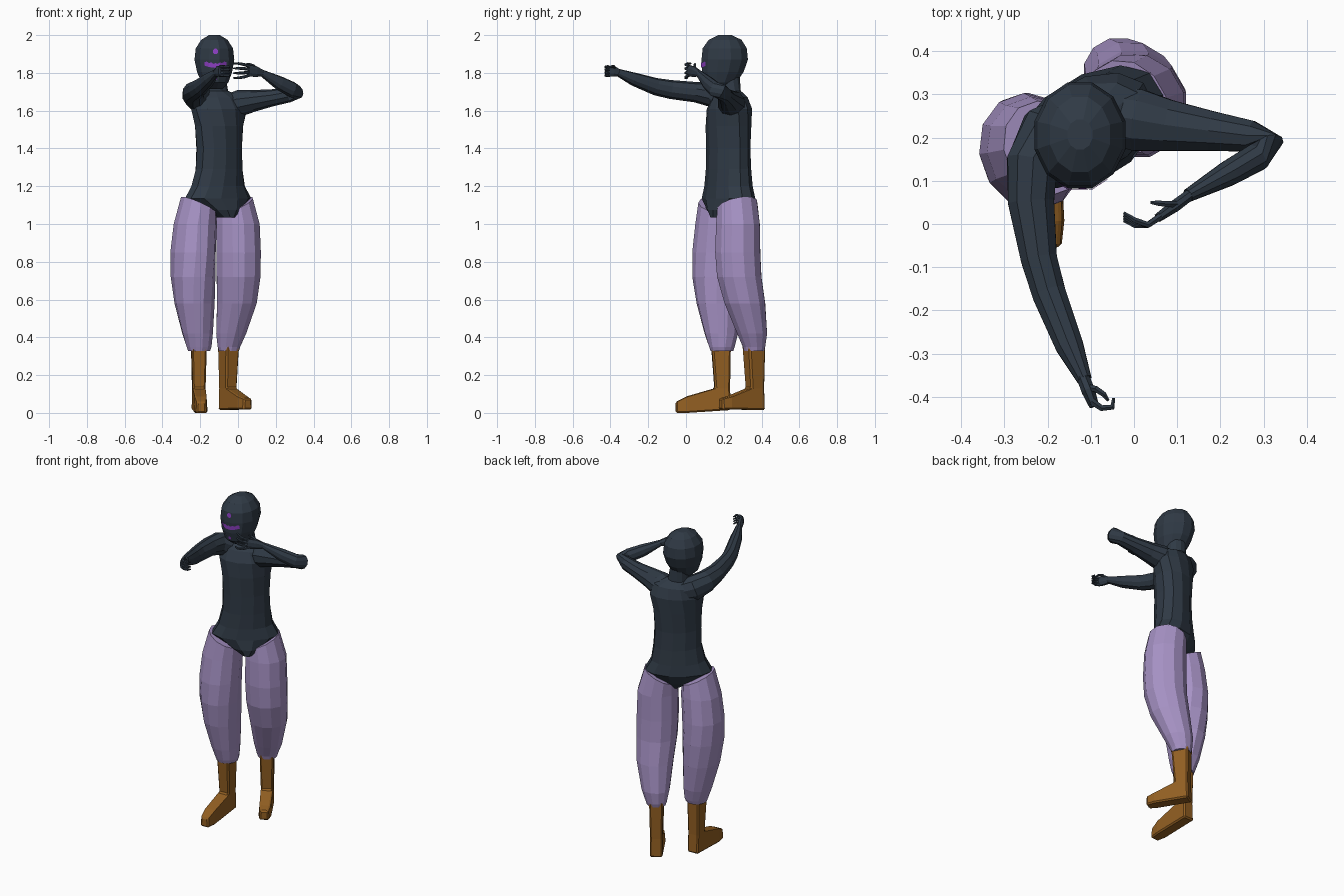
import bpy, bmesh, math
from mathutils import Vector, Matrix
from mathutils.bvhtree import BVHTree


def material(name, rgb):
    m = bpy.data.materials.new(name)
    m.diffuse_color = (*rgb, 1)
    return m


SLATE = material("dark slate", (0.029, 0.042, 0.060))
LILAC = material("dusty lilac", (0.385, 0.290, 0.560))
BROWN = material("leather brown", (0.290, 0.115, 0.016))
VIOLET = material("bright violet", (0.270, 0.050, 0.550))


def finish(name, bm, mat):
    bmesh.ops.recalc_face_normals(bm, faces=bm.faces)
    me = bpy.data.meshes.new(name)
    bm.to_mesh(me)
    bm.free()
    me.materials.append(mat)
    ob = bpy.data.objects.new(name, me)
    bpy.context.collection.objects.link(ob)
    return ob


def loft(name, mat, rings, n=10, upright=False, tilt=0.0):
    """Rings are x, y, z, radius a, radius b (, yaw in degrees when upright).
    Upright rings are horizontal, others stand across the path."""
    bm = bmesh.new()
    loops = []
    pts = [Vector(r[:3]) for r in rings]
    for i, r in enumerate(rings):
        if upright:
            rot = Matrix.Rotation(math.radians(r[5] if len(r) > 5 else 0), 3, 'Z')
        else:
            d = pts[min(i + 1, len(pts) - 1)] - pts[max(i - 1, 0)]
            rot = d.to_track_quat('Z', 'Y').to_matrix()
        loop = []
        for k in range(n):
            a = 2 * math.pi * (k + 0.5) / n
            z = tilt * math.cos(a) if i == 0 else 0
            loop.append(bm.verts.new(
                pts[i] + rot @ Vector((r[3] * math.cos(a), r[4] * math.sin(a), z))))
        loops.append(loop)
    for lo, hi in zip(loops, loops[1:]):
        for k in range(n):
            bm.faces.new((lo[k], lo[(k + 1) % n], hi[(k + 1) % n], hi[k]))
    bm.faces.new(loops[0])
    bm.faces.new(loops[-1])
    return finish(name, bm, mat)


# Torso, twisting from the hips to the shoulders, with the neck
loft("torso", SLATE, [
    (-0.075, 0.205, 1.035, 0.045, 0.085, 32),
    (-0.085, 0.215, 1.075, 0.11, 0.105, 32),
    (-0.105, 0.225, 1.135, 0.195, 0.115, 32),
    (-0.105, 0.225, 1.20, 0.158, 0.110, 35),
    (-0.100, 0.225, 1.29, 0.140, 0.106, 38),
    (-0.100, 0.223, 1.40, 0.135, 0.104, 40),
    (-0.100, 0.225, 1.52, 0.142, 0.108, 36),
    (-0.100, 0.230, 1.61, 0.158, 0.108, 28),
    (-0.105, 0.235, 1.67, 0.135, 0.085, 22),
    (-0.112, 0.235, 1.705, 0.060, 0.055, 10),
    (-0.120, 0.230, 1.80, 0.052, 0.055, 0)], 12, True)

# Head
head = loft("head", SLATE, [
    (-0.122, 0.190, 1.715, 0.040, 0.050),
    (-0.122, 0.182, 1.750, 0.074, 0.088),
    (-0.124, 0.195, 1.805, 0.096, 0.114),
    (-0.125, 0.205, 1.870, 0.109, 0.127),
    (-0.125, 0.205, 1.930, 0.102, 0.121),
    (-0.125, 0.207, 1.975, 0.072, 0.090),
    (-0.125, 0.207, 2.000, 0.030, 0.036)], 12, True)

# Face markings: thin plates laid onto the front of the head
skin = BVHTree.FromPolygons([v.co for v in head.data.vertices],
                            [p.vertices for p in head.data.polygons])


def on_face(x, z):
    hit = skin.ray_cast(Vector((x, -1, z)), Vector((0, 1, 0)))[0]
    return hit + Vector((0, -0.004, 0))


def strip(name, columns):
    """Columns are x, lower z, upper z."""
    bm = bmesh.new()
    pairs = [[bm.verts.new(on_face(x, z)) for z in (a, b)] for x, a, b in columns]
    for p, q in zip(pairs, pairs[1:]):
        bm.faces.new((p[0], q[0], q[1], p[1]))
    return finish(name, bm, VIOLET)


FX = -0.119
strip("grin_marking", [(FX + t * 0.058, 1.827 + 0.012 * t * t,
                        1.846 + 0.010 * abs(t) + (0.006 if i % 2 else 0))
                       for i, t in enumerate([j / 5 for j in range(-5, 6)])])
for nm, z, s in (("forehead_marking", 1.914, 0.014), ("chin_marking", 1.772, 0.009)):
    strip(nm, [(FX - s, z - s * .4, z + s * .4), (FX - s * .4, z - s, z + s),
               (FX + s * .4, z - s, z + s), (FX + s, z - s * .4, z + s * .4)])

# Baggy trouser legs, cut higher on the outside
loft("right_trouser_leg", LILAC, [
    (-0.208, 0.175, 1.100, 0.092, 0.112, 20),
    (-0.226, 0.172, 1.000, 0.114, 0.124, 20),
    (-0.238, 0.168, 0.850, 0.119, 0.137, 20),
    (-0.238, 0.168, 0.720, 0.117, 0.136, 15),
    (-0.230, 0.175, 0.580, 0.106, 0.120, 10),
    (-0.214, 0.187, 0.420, 0.082, 0.090, 5),
    (-0.206, 0.190, 0.350, 0.068, 0.070),
    (-0.206, 0.190, 0.328, 0.060, 0.062)], 12, True, -0.045)
loft("left_trouser_leg", LILAC, [
    (-0.018, 0.272, 1.100, 0.094, 0.112, 30),
    (0.000, 0.275, 1.000, 0.118, 0.120, 30),
    (0.003, 0.274, 0.850, 0.121, 0.124, 30),
    (0.003, 0.282, 0.720, 0.119, 0.122, 30),
    (-0.006, 0.312, 0.580, 0.107, 0.112, 30),
    (-0.036, 0.350, 0.420, 0.082, 0.082, 30),
    (-0.048, 0.360, 0.350, 0.062, 0.061, 30),
    (-0.048, 0.360, 0.328, 0.055, 0.054, 30)], 12, True, 0.045)


# Boots: side profile given a width, narrower at the toe
def boot(name, x, y, yaw, toe, lift):
    prof = [(-0.050, 0.36, 0.040), (-0.046, 0.13, 0.035), (-0.050, 0.015, 0.036),
            (toe * 0.75, lift, 0.037), (toe, lift, 0.027), (toe, lift + 0.058, 0.023),
            (toe * 0.75, 0.088, 0.031), (0.035, 0.13, 0.034), (0.052, 0.36, 0.040)]
    bm = bmesh.new()
    rot = Matrix.Rotation(math.radians(yaw), 3, 'Z')
    sides = [[bm.verts.new(Vector((x, y, 0)) + rot @ Vector((s * w, -f, z)))
              for f, z, w in prof] for s in (-1, 1)]
    a, b = sides
    n = len(prof)
    for k in range(n):
        bm.faces.new((a[k], a[(k + 1) % n], b[(k + 1) % n], b[k]))
    # side walls: shaft and foot
    for s in sides:
        bm.faces.new((s[0], s[1], s[7], s[8]))
        bm.faces.new((s[1], s[2], s[3], s[6], s[7]))
        bm.faces.new((s[3], s[4], s[5], s[6]))
    ob = finish(name, bm, BROWN)
    bev = ob.modifiers.new("soft edges", 'BEVEL')
    bev.width = 0.008
    bev.segments = 1
    bev.limit_method = 'ANGLE'
    bev.angle_limit = math.radians(50)


boot("right_boot", -0.207, 0.186, 3, 0.241, 0.0)
boot("left_boot", -0.050, 0.360, 30, 0.205, 0.018)

# Right arm, stretched forward
loft("right_arm", SLATE, [
    (-0.130, 0.250, 1.630, 0.060, 0.065),
    (-0.200, 0.210, 1.660, 0.070, 0.075),
    (-0.236, 0.140, 1.685, 0.062, 0.066),
    (-0.238, 0.050, 1.698, 0.056, 0.054),
    (-0.220, -0.080, 1.712, 0.044, 0.050),
    (-0.197, -0.160, 1.727, 0.041, 0.046),
    (-0.150, -0.280, 1.768, 0.034, 0.035),
    (-0.115, -0.360, 1.802, 0.018, 0.020)], 10)
loft("right_palm", SLATE, [
    (-0.118, -0.355, 1.800, 0.016, 0.020),
    (-0.106, -0.385, 1.808, 0.017, 0.031),
    (-0.092, -0.422, 1.810, 0.012, 0.030)], 8)

# Left arm, bent with the elbow out to the side
loft("left_arm", SLATE, [
    (-0.070, 0.255, 1.620, 0.065, 0.060),
    (0.010, 0.240, 1.640, 0.075, 0.070),
    (0.080, 0.228, 1.652, 0.062, 0.058),
    (0.180, 0.215, 1.668, 0.048, 0.045),
    (0.270, 0.203, 1.685, 0.038, 0.041),
    (0.315, 0.186, 1.700, 0.032, 0.042),
    (0.285, 0.155, 1.712, 0.034, 0.042),
    (0.220, 0.118, 1.745, 0.031, 0.038),
    (0.125, 0.066, 1.800, 0.016, 0.018)], 10)
loft("left_palm", SLATE, [
    (0.130, 0.068, 1.798, 0.014, 0.018),
    (0.095, 0.042, 1.806, 0.015, 0.030),
    (0.055, 0.014, 1.812, 0.011, 0.032)], 8)


# Fingers and thumbs
def finger(name, pts):
    loft(name, SLATE, [(*p, r, r) for p, r in zip(pts, (0.009, 0.008, 0.007, 0.004))], 6)


for i in range(4):
    z = 1.787 + 0.015 * i
    finger(f"right_finger_{i + 1}", [(-0.098, -0.410, z), (-0.075, -0.426, z),
                                     (-0.050, -0.424, z), (-0.047, -0.403, z - 0.004)])
    zl, spread = 1.789 + 0.015 * i, (i - 1.5) * 0.007
    finger(f"left_finger_{i + 1}", [(0.062, 0.018, zl), (0.032, -0.002, zl + spread),
                                    (0.002, -0.003 + 0.004 * i, zl + 1.5 * spread),
                                    (-0.024, 0.008 + 0.006 * i, zl + 1.5 * spread)])
finger("right_thumb", [(-0.108, -0.378, 1.822), (-0.088, -0.382, 1.834),
                       (-0.070, -0.394, 1.834), (-0.060, -0.408, 1.828)])
finger("left_thumb", [(0.100, 0.046, 1.822), (0.080, 0.046, 1.838),
                      (0.058, 0.048, 1.846), (0.038, 0.050, 1.846)])
